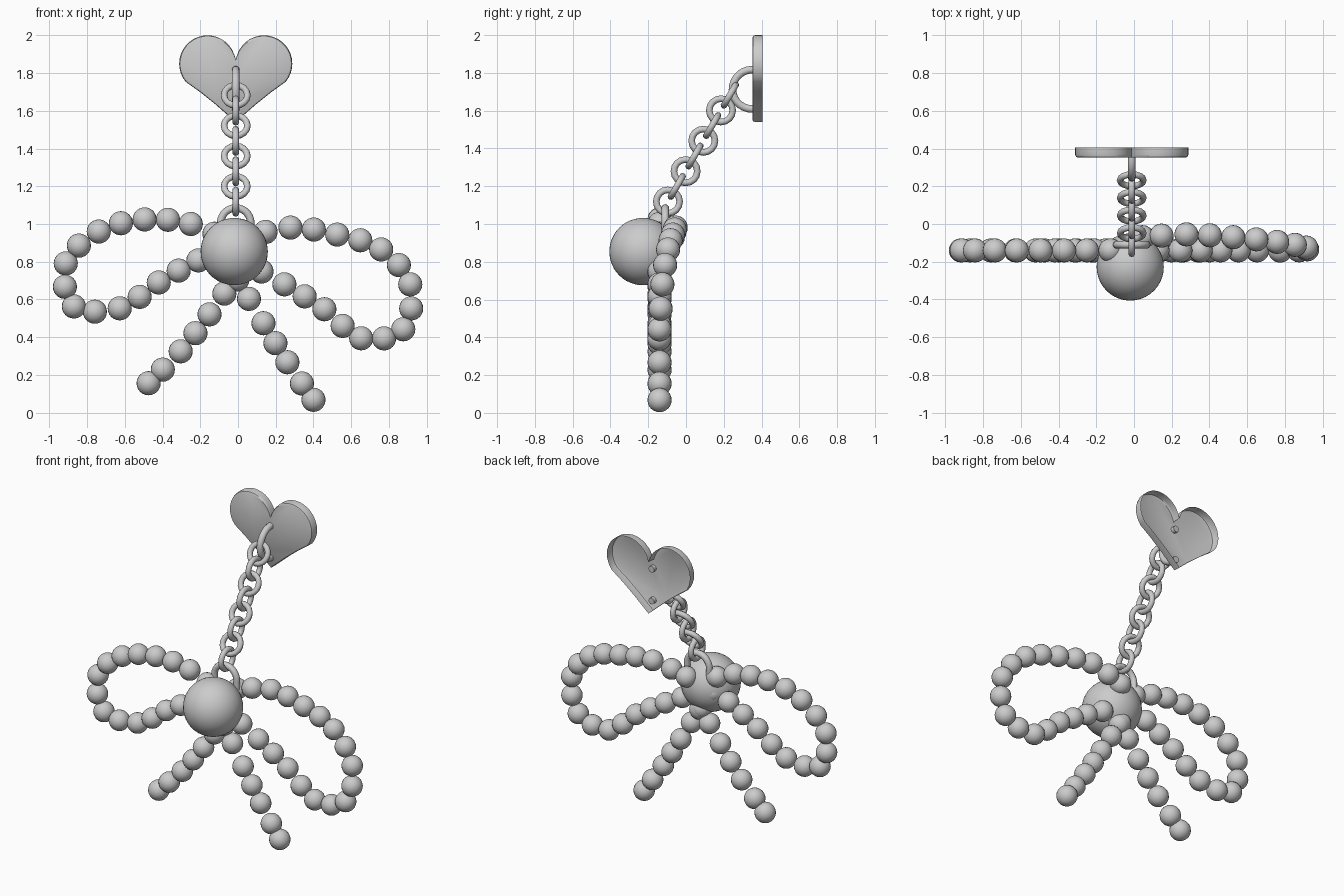
import bpy, bmesh
from math import pi, sin, cos, radians

if "Cube" in bpy.data.objects:
    bpy.data.objects.remove(bpy.data.objects["Cube"])

CX = -0.012          # x of the heart and chain


def smooth(angle=40):
    bpy.ops.object.shade_smooth_by_angle(angle=radians(angle))


def sphere(name, loc, r, seg, rings):
    bpy.ops.mesh.primitive_uv_sphere_add(segments=seg, ring_count=rings, radius=r, location=loc)
    bpy.context.object.name = name
    smooth()


def link(name, loc, rot):
    bpy.ops.mesh.primitive_torus_add(major_segments=16, minor_segments=10, major_radius=0.062,
                                     minor_radius=0.0175, location=loc, rotation=rot)
    bpy.context.object.name = name
    smooth(60)


def staple(name, points, r):
    cu = bpy.data.curves.new(name, 'CURVE')
    cu.dimensions = '3D'
    cu.bevel_depth = r
    cu.bevel_resolution = 3
    cu.use_fill_caps = True
    sp = cu.splines.new('POLY')
    sp.points.add(len(points) - 1)
    for p, co in zip(sp.points, points):
        p.co = (*co, 1)
    ob = bpy.data.objects.new(name, cu)
    bpy.context.collection.objects.link(ob)
    bpy.ops.object.select_all(action='DESELECT')
    bpy.context.view_layer.objects.active = ob
    ob.select_set(True)
    bpy.ops.object.convert(target='MESH')
    bpy.context.object.name = name
    smooth(60)


def strand(name, keys):
    """A bead on every key and one on the smooth curve halfway between keys."""
    n = len(keys)
    beads = []
    for i, k in enumerate(keys):
        beads.append(k)
        if i < n - 1:
            a, d = keys[max(i - 1, 0)], keys[min(i + 2, n - 1)]
            beads.append(tuple((9 * (k[j] + keys[i + 1][j]) - a[j] - d[j]) / 16 for j in range(3)))
    for i, b in enumerate(beads):
        sphere(f"{name}_bead_{i + 1}", b, 0.064, 20, 12)


# heart-shaped plate: rounded front, open at the back
half = [(0.15 + 0.15 * cos(radians(a)), 1.85 + 0.15 * sin(radians(a))) for a in range(160, -41, -10)]
half += [(0.19, 1.7), (0.105, 1.632)]
outline = [(0, 1.875)] + half + [(0, 1.54)] + [(-x, z) for x, z in reversed(half)]
bm = bmesh.new()
rows = []
for scale, y in ((0.95, 0.352), (0.985, 0.356), (1, 0.368), (1, 0.405)):
    rows.append([bm.verts.new((CX + x * scale, y, 1.77 + (z - 1.77) * scale)) for x, z in outline])
bm.faces.new(rows[0])
n = len(outline)
for a, b in zip(rows, rows[1:]):
    for i in range(n):
        bm.faces.new((a[i], a[(i + 1) % n], b[(i + 1) % n], b[i]))
bmesh.ops.recalc_face_normals(bm, faces=bm.faces)
me = bpy.data.meshes.new("heart_plate")
bm.to_mesh(me)
bm.free()
heart = bpy.data.objects.new("heart_plate", me)
bpy.context.collection.objects.link(heart)
bpy.context.view_layer.objects.active = heart
heart.select_set(True)
smooth()

# half rings on the heart and on the ball
arc = [pi * i / 14 for i in range(15)]
staple("heart_staple", [(CX, 0.375, 1.817)]
       + [(CX, 0.35 - 0.104 * sin(t), 1.713 + 0.104 * cos(t)) for t in arc]
       + [(CX, 0.375, 1.609)], 0.021)
staple("ball_staple", [(CX + 0.08, -0.11, 0.95)]
       + [(CX + 0.08 * cos(t), -0.11, 1.005 + 0.08 * sin(t)) for t in arc]
       + [(CX - 0.08, -0.11, 0.95)], 0.02)

# chain of alternating links
for i in range(8):
    rot = (0, pi / 2, 0) if i % 2 else (-radians(120), 0, 0)
    link(f"chain_link_{i + 1}", (CX, 0.232 - 0.0468 * i, 1.682 - 0.0805 * i), rot)

# large ball
sphere("center_ball", (-0.02, -0.228, 0.854), 0.178, 40, 24)

# beaded loops
Y = -0.14
strand("left_loop", [(x, Y, z) for x, z in (
    (-0.03, 0.90), (-0.25, 1.0), (-0.495, 1.024), (-0.738, 0.96), (-0.913, 0.791),
    (-0.87, 0.563), (-0.627, 0.553), (-0.42, 0.69), (-0.21, 0.807), (-0.01, 0.87))])
strand("right_loop", [
    (0.045, -0.07, 0.93), (0.278, -0.055, 0.981), (0.526, -0.07, 0.944), (0.759, -0.095, 0.865),
    (0.913, -0.125, 0.68), (0.876, Y, 0.442), (0.653, Y, 0.394), (0.458, Y, 0.548),
    (0.246, Y, 0.68), (0.03, Y, 0.80)])

# beaded tails
strand("left_tail", [(x, Y, z) for x, z in (
    (-0.013, 0.717), (-0.151, 0.521), (-0.304, 0.325), (-0.474, 0.156))])
strand("right_tail", [(x, Y, z) for x, z in (
    (-0.003, 0.706), (0.135, 0.474), (0.262, 0.267), (0.4, 0.068))])
